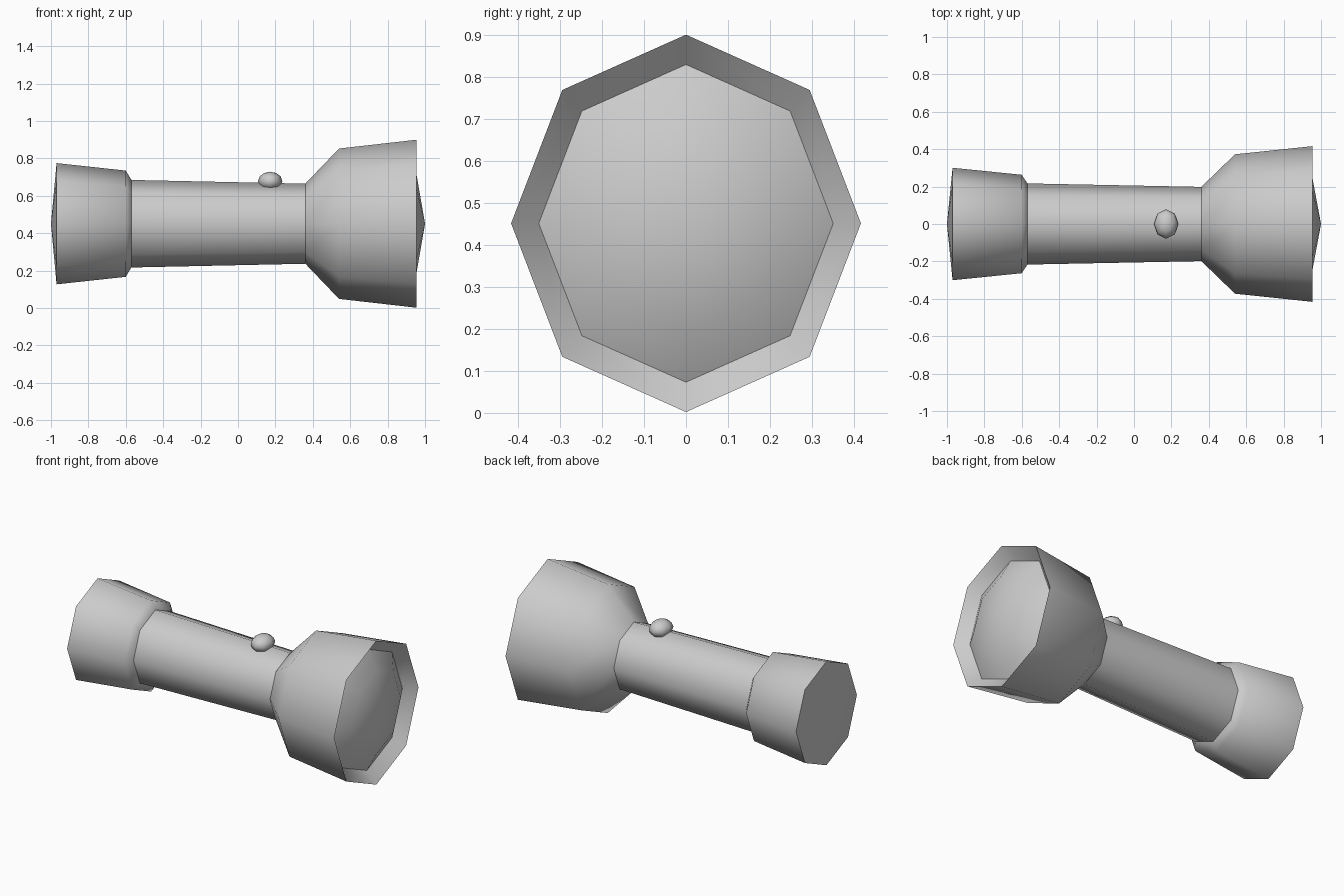
import bpy, bmesh, math

if "Cube" in bpy.data.objects:
    bpy.data.objects.remove(bpy.data.objects["Cube"])

CZ = 0.451      # height of the long axis
FLAT = 0.927    # width to height ratio of the octagon
SIDES = 8


def lathe(name, profile):
    """Octagonal solid along x from (x, radius) pairs; radius 0 closes to a point."""
    bm = bmesh.new()
    rings = []
    for x, r in profile:
        if r == 0:
            rings.append([bm.verts.new((x, 0, CZ))])
            continue
        rings.append([bm.verts.new((x, FLAT * r * math.sin(a), CZ + r * math.cos(a)))
                      for a in (2 * math.pi * i / SIDES for i in range(SIDES))])
    for a, b in zip(rings, rings[1:]):
        for i in range(SIDES):
            j = (i + 1) % SIDES
            quad = [a[i % len(a)], a[j % len(a)], b[j % len(b)], b[i % len(b)]]
            bm.faces.new(list(dict.fromkeys(quad)))
    # profiles run along +x, so every face needs the same flip to point outward
    bmesh.ops.reverse_faces(bm, faces=bm.faces[:])
    return finish(name, bm)


def finish(name, bm):
    mesh = bpy.data.meshes.new(name)
    bm.normal_update()
    bm.to_mesh(mesh)
    bm.free()
    ob = bpy.data.objects.new(name, mesh)
    bpy.context.collection.objects.link(ob)
    bpy.ops.object.select_all(action='DESELECT')
    ob.select_set(True)
    bpy.context.view_layer.objects.active = ob
    bpy.ops.object.shade_smooth_by_angle(angle=math.radians(60))
    return ob


# Tail cap with shallow pointed end
lathe("tail_cap", [(-1.0, 0), (-0.97, 0.324), (-0.6, 0.284), (-0.57, 0.234)])

# Slightly tapered handle
lathe("handle", [(-0.57, 0.234), (0.36, 0.214)])

# Flared head with rim turning inward to the lens seat
lathe("head", [(0.36, 0.214), (0.54, 0.402), (0.955, 0.449), (0.89, 0.378)])

# Domed lens
lathe("lens", [(0.89, 0.378), (0.955, 0.26), (1.0, 0)])

# Switch button on top of the handle
bm = bmesh.new()
bmesh.ops.create_uvsphere(bm, u_segments=8, v_segments=6, radius=1)
bmesh.ops.scale(bm, vec=(0.065, 0.079, 0.051), verts=bm.verts)
bmesh.ops.translate(bm, vec=(0.172, 0, 0.678), verts=bm.verts)
finish("switch_button", bm)
